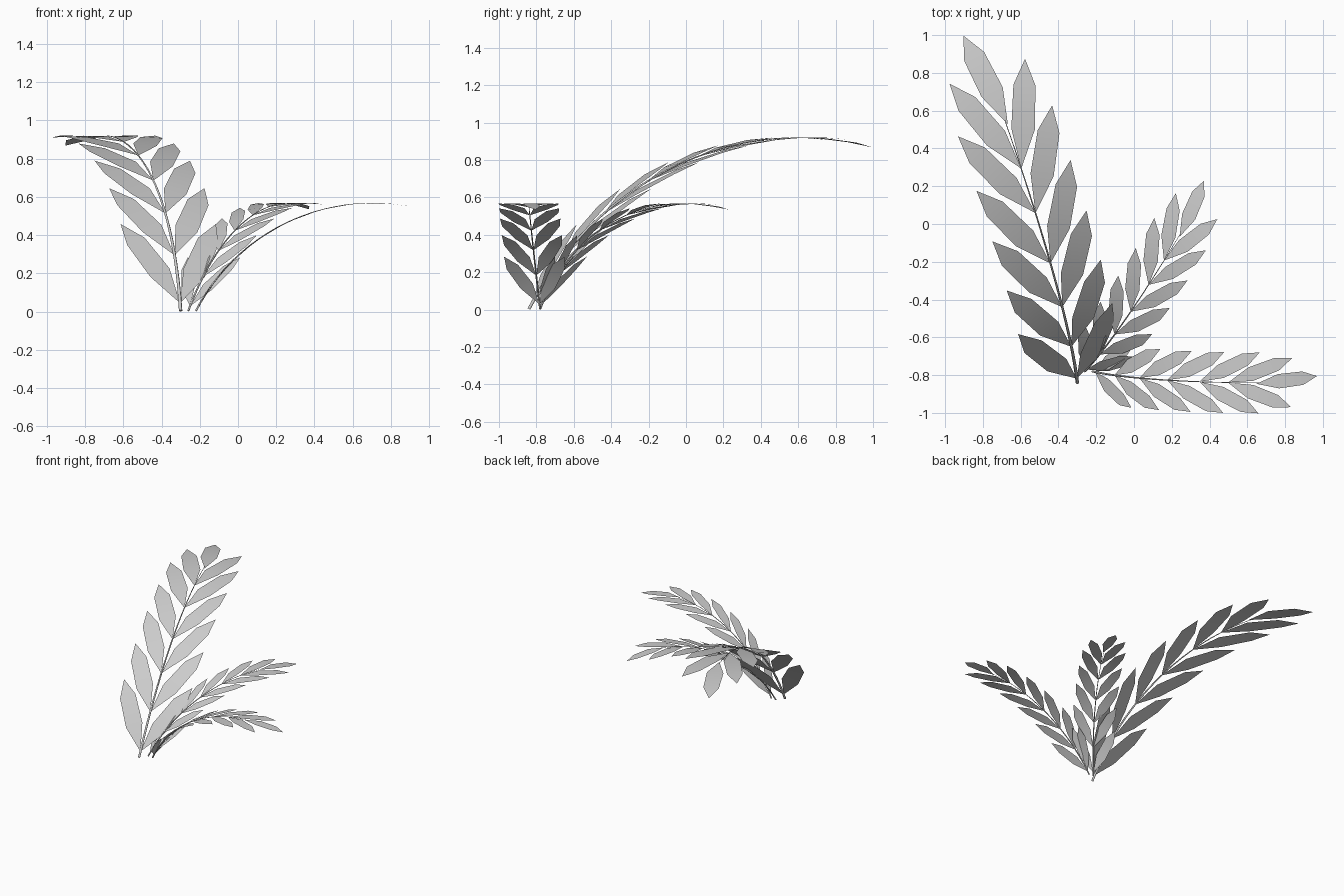
import bpy, bmesh
from math import sin, cos, radians
from mathutils import Vector, Matrix

if "Cube" in bpy.data.objects:
    bpy.data.objects.remove(bpy.data.objects["Cube"])

ARC_RADIUS = 1.70
START_ANGLE = radians(62.6)
NODES = [0.045, 0.348, 0.655, 0.95, 1.258, 1.515]   # where leaf pairs grow
LEAF_LENGTH = 0.588
LEAF_WIDTHS = [(0.36, 0.062), (0.76, 0.058)]        # (along, half width)
STEM_LENGTH = 1.79

grey = bpy.data.materials.new("pale_grey")
grey.use_nodes = True
colour = (0.6, 0.6, 0.6, 1)
grey.diffuse_color = colour
grey.node_tree.nodes["Principled BSDF"].inputs["Base Color"].default_value = colour


def bend(s, v):
    """Wrap a flat frond point (s along, v sideways) onto the arching surface."""
    a = START_ANGLE - s / ARC_RADIUS
    sway = 0.072 * (1 - (1 - s / 1.5) ** 2)
    return Vector((v + sway,
                   ARC_RADIUS * (sin(START_ANGLE) - sin(a)),
                   ARC_RADIUS * (cos(a) - cos(START_ANGLE))))


def add_leaf(bm, s, v, angle, length):
    """Pointed leaf blade, angle measured from the stem toward the right."""
    along = Vector((cos(angle), sin(angle)))
    across = Vector((-sin(angle), cos(angle)))
    root = Vector((s, v))

    def vert(t, w):
        return bm.verts.new(bend(*(root + along * t * length + across * w)))

    base, tip = vert(0, 0), vert(1, 0)
    rows = [(vert(t, -w), vert(t, w)) for t, w in LEAF_WIDTHS]
    (l1, r1), (l2, r2) = rows
    for face in ((base, r1, l1), (l1, r1, r2, l2), (l2, r2, tip)):
        bm.faces.new(face).smooth = True


def add_stem(bm, steps=20, sides=6):
    """Tapered tube that follows the arch."""
    rings = []
    for i in range(steps + 1):
        s = STEM_LENGTH * i / steps
        centre = bend(s, 0)
        tangent = (bend(s + 0.01, 0) - bend(s - 0.01, 0)).normalized()
        side = tangent.cross(Vector((0, 0, 1))).normalized()
        up = side.cross(tangent)
        r = 0.009 * (1 - 0.8 * i / steps)
        rings.append([bm.verts.new(centre + r * (side * cos(k * radians(360 / sides))
                                                 + up * sin(k * radians(360 / sides))))
                      for k in range(sides)])
    for a, b in zip(rings, rings[1:]):
        for k in range(sides):
            n = (k + 1) % sides
            bm.faces.new((a[k], a[n], b[n], b[k])).smooth = True
    bm.faces.new(rings[0][::-1])
    bm.faces.new(rings[-1])


def make_object(name, bm, matrix):
    bm.transform(matrix)
    bm.normal_update()
    mesh = bpy.data.meshes.new(name)
    bm.to_mesh(mesh)
    bm.free()
    mesh.materials.append(grey)
    bpy.context.collection.objects.link(bpy.data.objects.new(name, mesh))


def make_frond(name, base, turn, scale):
    matrix = (Matrix.Translation((*base, 0.004)) @ Matrix.Rotation(radians(turn), 4, 'Z')
              @ Matrix.Scale(scale, 4))
    # paired leaves, narrowing toward the end, then one end leaf
    leaves = bmesh.new()
    for i, s in enumerate(NODES):
        spread = radians(21 if i == len(NODES) - 1 else 26.5)
        for side in (-1, 1):
            add_leaf(leaves, s, 0, side * spread, LEAF_LENGTH)
    add_leaf(leaves, 1.762, 0.008, radians(-6.5), 0.528)
    make_object(name + "_leaves", leaves, matrix)
    stem = bmesh.new()
    add_stem(stem)
    make_object(name + "_stem", stem, matrix)


# One tall frond and two smaller ones fanning out from the same spot
make_frond("large_frond", (-0.30, -0.84), 18.2, 1.0)
make_frond("middle_frond", (-0.26, -0.78), -32, 0.615)
make_frond("left_frond", (-0.22, -0.78), -91.2, 0.615)
